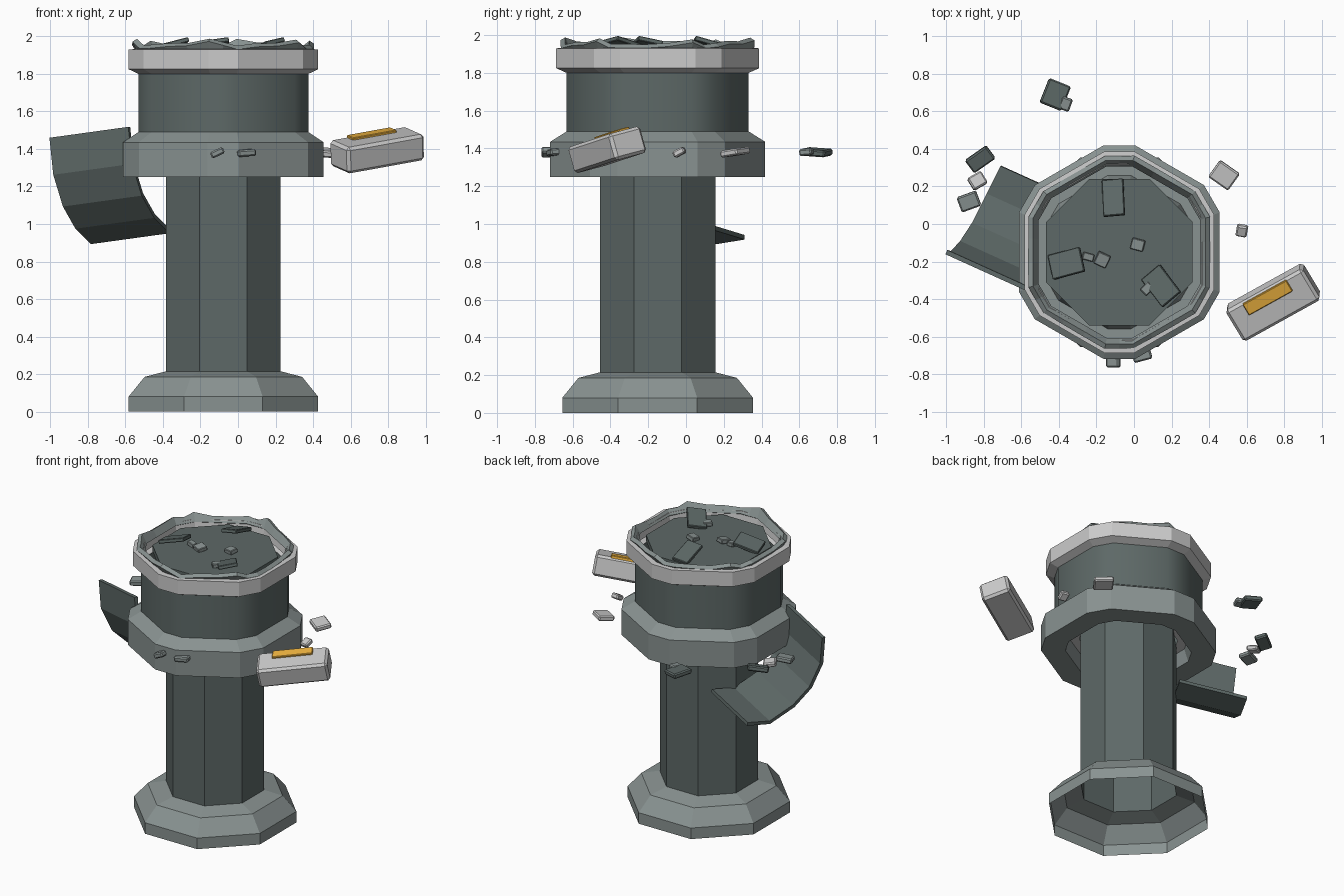
import bpy, bmesh, math, random
from mathutils import Vector, Matrix, Euler

if "Cube" in bpy.data.objects:
    bpy.data.objects.remove(bpy.data.objects["Cube"])

random.seed(4)
CX, CY = -0.078, -0.15


def material(name, col):
    m = bpy.data.materials.new(name)
    m.diffuse_color = (*col, 1)
    m.use_nodes = True
    m.node_tree.nodes["Principled BSDF"].inputs["Base Color"].default_value = m.diffuse_color
    return m


DARK = material("dark_stone", (0.11, 0.14, 0.135))
MID = material("mid_stone", (0.25, 0.29, 0.285))
LIGHT = material("pale_trim", (0.6, 0.62, 0.62))
ORANGE = material("orange_glow", (0.85, 0.45, 0.05))


def finish(bm, name, mat, smooth=False):
    bmesh.ops.recalc_face_normals(bm, faces=bm.faces)
    me = bpy.data.meshes.new(name)
    bm.to_mesh(me)
    bm.free()
    ob = bpy.data.objects.new(name, me)
    bpy.context.collection.objects.link(ob)
    me.materials.append(mat)
    if smooth:
        bpy.ops.object.select_all(action='DESELECT')
        ob.select_set(True)
        bpy.context.view_layer.objects.active = ob
        bpy.ops.object.shade_smooth_by_angle(angle=math.radians(35))
    return ob


# Cross-sections, both given by the distance from centre to flat
def octagon(a):
    r = a / math.cos(math.pi / 8)
    return [(r * math.cos(math.pi / 8 + k * math.pi / 4),
             r * math.sin(math.pi / 8 + k * math.pi / 4)) for k in range(8)]


def cut_hexagon(a):
    pts = []
    for k in range(6):
        c, s = math.cos(k * math.pi / 3), math.sin(k * math.pi / 3)
        for t in (-0.396 * a, 0.396 * a):
            pts.append((a * c - t * s, a * s + t * c))
    return pts


def loft(name, section, profile, mat, cap=False, smooth=False):
    bm = bmesh.new()
    rings = [[bm.verts.new((CX + x, CY + y, z)) for x, y in section(a)] for a, z in profile]
    n = len(rings[0])
    for lo, hi in zip(rings, rings[1:]):
        for i in range(n):
            j = (i + 1) % n
            bm.faces.new((lo[i], lo[j], hi[j], hi[i]))
    if cap:
        bm.faces.new(rings[-1])
    return finish(bm, name, mat, smooth)


def slab(name, loc, size, rot, mat, bevel=0.008):
    bm = bmesh.new()
    bmesh.ops.create_cube(bm, size=1, matrix=Matrix.Diagonal((*size, 1)))
    bmesh.ops.bevel(bm, geom=bm.edges[:], offset=bevel, segments=1, affect='EDGES')
    r = Euler([math.radians(d) for d in rot]).to_matrix().to_4x4()
    bm.transform(Matrix.Translation(loc) @ r)
    return finish(bm, name, mat)


# Hollow foot and column
loft("foot", octagon, [(.505, 0), (.505, .08), (.42, .185), (.305, .215)], MID)
loft("column", octagon, [(.305, .215), (.305, 1.34)], DARK)

# Collar with recessed underside, drum, and pale top ring
loft("collar", cut_hexagon, [(.36, 1.34), (.385, 1.25), (.535, 1.25), (.535, 1.435), (.453, 1.49)], MID)
loft("collar_ceiling", cut_hexagon, [(.30, 1.34), (.36, 1.34)], LIGHT)
loft("drum", cut_hexagon, [(.453, 1.48), (.453, 1.81)], DARK, smooth=True)
loft("top_ring", cut_hexagon, [(.453, 1.80), (.505, 1.825), (.505, 1.93), (.44, 1.935), (.43, 1.87)], LIGHT)
loft("dish_floor", octagon, [(.39, 1.87), (.39, 1.915)], DARK, cap=True)

# Broken rim: jagged wall, highest at the corners
bm = bmesh.new()
low, high = cut_hexagon(.43), cut_hexagon(.46)
lo, hi = [], []
for i in range(12):
    j = (i + 1) % 12
    for t in ((0, .5) if i % 2 else (0, .3, .65)):
        x, y = Vector(low[i]).lerp(Vector(low[j]), t)
        u, v = Vector(high[i]).lerp(Vector(high[j]), t)
        z = random.uniform(1.975, 1.99) if t == 0 and i % 2 else random.uniform(1.948, 1.972)
        lo.append(bm.verts.new((CX + x, CY + y, 1.92)))
        hi.append(bm.verts.new((CX + u, CY + v, z)))
for i in range(len(lo)):
    j = (i + 1) % len(lo)
    bm.faces.new((lo[i], lo[j], hi[j], hi[i]))
rim = finish(bm, "broken_rim", MID)
m = rim.modifiers.new("thickness", 'SOLIDIFY')
m.thickness = .03

# Rubble lying in the dish
for i, (loc, size, rot) in enumerate([
        ((-.11, .14, 1.95), (.115, .20, .025), (-16, -8, 5)),
        ((-.36, -.21, 1.95), (.18, .135, .025), (-12, -14, 15)),
        ((.145, -.33, 1.95), (.13, .19, .025), (-15, -10, 40)),
        ((-.17, -.19, 1.93), (.07, .07, .03), (8, 5, -25)),
        ((-.245, -.175, 1.93), (.06, .04, .03), (0, 8, -15)),
        ((.02, -.11, 1.93), (.07, .06, .03), (6, -5, -15)),
        ((.07, -.345, 1.93), (.06, .05, .03), (0, 0, 45))]):
    slab(f"dish_rubble_{i}", loc, size, rot, MID if i > 2 else DARK, .004)

# Torn curved panel hanging on the left
edge = [(-1.0, -.15, 1.46), (-.98, -.155, 1.265), (-.93, -.10, 1.10),
        (-.865, .0, .985), (-.785, .16, .905), (-.71, .31, .93)]
w = Vector((.42, -.19, .058))
bm = bmesh.new()
a = [bm.verts.new(p) for p in edge]
b = [bm.verts.new(Vector(p) + w) for p in edge]
for i in range(5):
    bm.faces.new((a[i], b[i], b[i + 1], a[i + 1]))
panel = finish(bm, "torn_panel", DARK)
m = panel.modifiers.new("thickness", 'SOLIDIFY')
m.thickness, m.offset = .025, 0

# Floating pale block with an orange strip on top
rot = (13, -9, 29)
base = Vector((.742, -.417, 1.393))
R = Euler([math.radians(d) for d in rot]).to_matrix()
slab("floating_block", base, (.475, .20, .145), rot, LIGHT, .016)
slab("orange_strip", base + R @ Vector((0, .055, .073)), (.27, .07, .025), rot, ORANGE, .004)

# Floating fragments around the collar
for i, (x, y, sx, sy, rot, mat) in enumerate([
        (-.42, .69, .125, .14, (-4, 5, -22), DARK),
        (-.365, .64, .06, .07, (5, 0, -20), MID),
        (-.82, .345, .14, .085, (12, -8, 35), DARK),
        (-.835, .23, .085, .075, (-8, 10, 30), LIGHT),
        (-.88, .12, .11, .085, (5, -6, 20), MID),
        (.48, .26, .13, .11, (8, 4, -35), LIGHT),
        (.575, -.035, .06, .065, (28, 0, -10), LIGHT),
        (-.11, -.73, .075, .07, (0, -25, 0), MID),
        (.04, -.69, .10, .08, (3, -4, 15), MID)]):
    slab(f"fragment_{i}", (x, y, 1.38), (sx, sy, .036), rot, mat)
